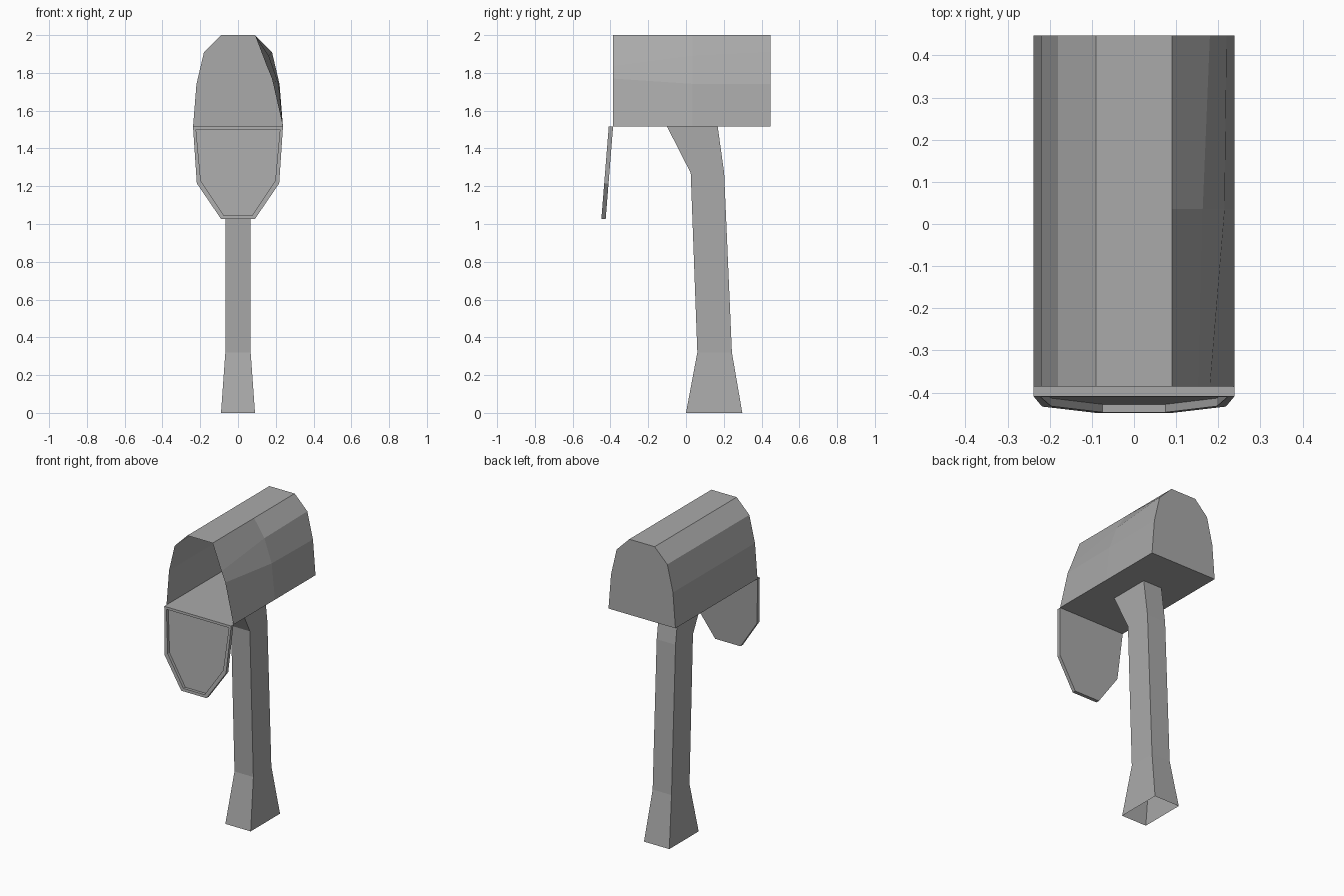
import bpy

cube = bpy.data.objects.get("Cube")
if cube:
    bpy.data.objects.remove(cube, do_unlink=True)

grey = bpy.data.materials.new("weathered grey")
grey.use_nodes = True
colour = (0.4, 0.4, 0.4, 1)
grey.diffuse_color = colour
grey.node_tree.nodes["Principled BSDF"].inputs["Base Color"].default_value = colour


def loft(name, rings, cap_start=False, cap_end=False):
    """Join closed rings of equal length with quads, optionally capping the ends."""
    n = len(rings[0])
    verts = [p for ring in rings for p in ring]
    faces = [(r * n + i, r * n + (i + 1) % n, (r + 1) * n + (i + 1) % n, (r + 1) * n + i)
             for r in range(len(rings) - 1) for i in range(n)]
    if cap_start:
        faces.append(tuple(reversed(range(n))))
    if cap_end:
        faces.append(tuple(range(len(verts) - n, len(verts))))
    mesh = bpy.data.meshes.new(name)
    mesh.from_pydata(verts, [], faces)
    mesh.materials.append(grey)
    obj = bpy.data.objects.new(name, mesh)
    bpy.context.collection.objects.link(obj)
    return obj


# Box: hollow, open at the front, with its left wall dented inwards
side = [(0.238, 1.515), (0.22, 1.74), (0.18, 1.91), (0.09, 2.0)]
dented_mid = [side[0], (0.215, 1.742), (0.163, 1.89), side[3]]
dented_front = [side[0], (0.18, 1.77), (0.153, 1.835), side[3]]


def box_ring(left_wall, y):
    right_wall = [(-x, z) for x, z in reversed(side)]
    return [(x, y, z) for x, z in left_wall + right_wall]


loft("mailbox_shell", [box_ring(side, 0.447), box_ring(dented_mid, 0.035),
                       box_ring(dented_front, -0.386)], cap_start=True)

# Post: square section, flared foot and a bracket top; open at the foot
sections = [(0.0, 0.09, 0.0, 0.298), (0.32, 0.067, 0.06, 0.243),
            (1.27, 0.067, 0.025, 0.202), (1.515, 0.067, -0.10, 0.168)]
loft("post", [[(-w, y0, z), (w, y0, z), (w, y1, z), (-w, y1, z)]
              for z, w, y0, y1 in sections])

# Door: hanging open, leaning forward, with a raised rim around a recess
outer = [(0.238, 1.515), (0.218, 1.215), (0.09, 1.027)]
inner = [(0.222, 1.5), (0.197, 1.228), (0.075, 1.045)]


def door_ring(half, depth):
    outline = half + [(-x, z) for x, z in reversed(half)]
    return [(x, -0.409 + depth - 0.08 * (1.515 - z), z) for x, z in outline]


loft("door", [door_ring(outer, 0.023), door_ring(outer, 0),
              door_ring(inner, 0), door_ring(inner, 0.019)],
     cap_start=True, cap_end=True)

# Consistent outward normals on each part
import bmesh
for name in ("mailbox_shell", "post", "door"):
    mesh = bpy.data.objects[name].data
    bm = bmesh.new()
    bm.from_mesh(mesh)
    bmesh.ops.recalc_face_normals(bm, faces=bm.faces)
    bm.to_mesh(mesh)
    bm.free()
